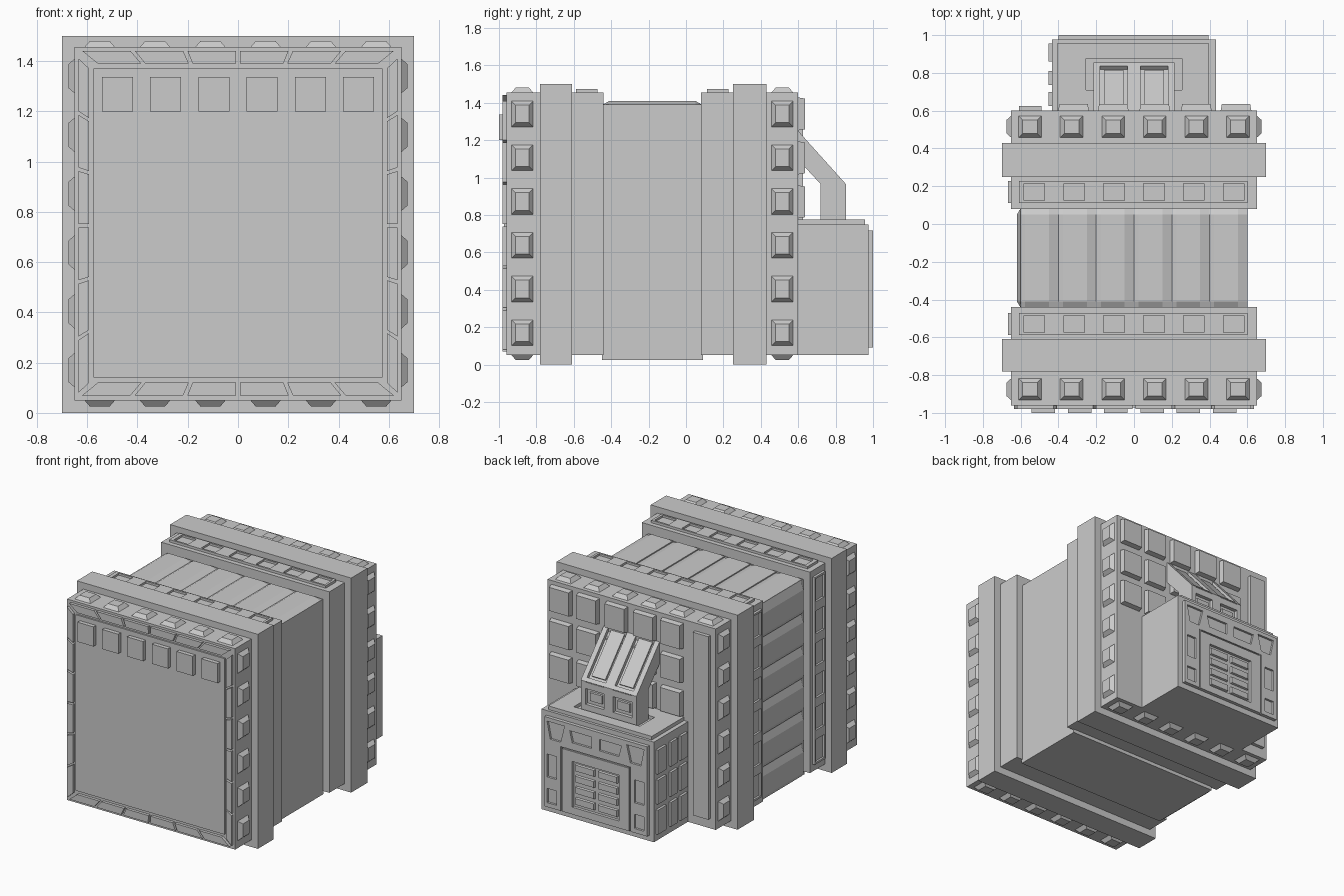
import bpy, bmesh

if "Cube" in bpy.data.objects:
    bpy.data.objects.remove(bpy.data.objects["Cube"])

# Side frames: (u, v) lie on the face, w is the outward distance from the origin
SIDES = {
    "top": lambda u, v, w: (u, v, w),
    "bottom": lambda u, v, w: (u, v, -w),
    "left": lambda u, v, w: (-w, v, u),
    "right": lambda u, v, w: (w, v, u),
    "front": lambda u, v, w: (u, -w, v),
    "back": lambda u, v, w: (u, w, v),
}


def build(name, solids):
    """One object from closed solids, each a list of matching rings."""
    bm = bmesh.new()
    for rings in solids:
        vr = [[bm.verts.new(p) for p in ring] for ring in rings]
        n = len(vr[0])
        for a, b in zip(vr, vr[1:]):
            for i in range(n):
                j = (i + 1) % n
                bm.faces.new((a[i], a[j], b[j], b[i]))
        bm.faces.new(vr[0][::-1])
        bm.faces.new(vr[-1])
    bmesh.ops.recalc_face_normals(bm, faces=bm.faces)
    me = bpy.data.meshes.new(name)
    bm.to_mesh(me)
    bm.free()
    ob = bpy.data.objects.new(name, me)
    bpy.context.collection.objects.link(ob)
    return ob


def poly(side, pts, w0, w1):
    f = SIDES[side]
    return [[f(u, v, w) for u, v in pts] for w in (w0, w1)]


def slab(side, u0, u1, v0, v1, w0, w1, t=0.0):
    """Box on a side; t tapers the outer end."""
    f = SIDES[side]
    return [[f(u, v, w) for u, v in ((u0 + k, v0 + k), (u1 - k, v0 + k), (u1 - k, v1 - k), (u0 + k, v1 - k))]
            for w, k in ((w0, 0), (w1, t))]


def box(x0, x1, y0, y1, z0, z1):
    return slab("top", x0, x1, y0, y1, z0, z1)


def cut(ob, solids):
    """Subtract solids from an object, then drop the cutter."""
    cutter = build("cutter", solids)
    cutter.hide_render = True
    m = ob.modifiers.new("cut", "BOOLEAN")
    m.operation, m.solver, m.object = "DIFFERENCE", "EXACT", cutter
    dg = bpy.context.evaluated_depsgraph_get()
    me = bpy.data.meshes.new_from_object(ob.evaluated_get(dg))
    ob.modifiers.clear()
    ob.data = me
    bpy.data.objects.remove(cutter)


XS = [-0.55 + 0.22 * i for i in range(6)]
ZS = [0.17 + 0.234 * i for i in range(6)]

# Stepped main body
build("core_body", [box(-0.6, 0.6, -0.45, 0.09, 0.025, 1.385)])
for label, y0, y1 in (("front", -0.78, -0.61), ("rear", 0.25, 0.43)):
    build(label + "_flange", [box(-0.7, 0.7, y0, y1, 0, 1.5)])
for label, y0, y1 in (("front", -0.96, -0.78), ("rear", 0.43, 0.6)):
    build(label + "_end_block", [box(-0.65, 0.65, y0, y1, 0.05, 1.455)])
for label, y0, y1 in (("front", -0.61, -0.44), ("rear", 0.08, 0.25)):
    build(label + "_collar", [box(-0.65, 0.65, y0, y1, 0.05, 1.455)])

# Windowed strips on the collars, top and left
for label, v in (("front", -0.53), ("rear", 0.17)):
    for side, us, lo, hi, w in (("top", XS, -0.61, 0.6, 1.455), ("left", ZS, 0.1, 1.41, 0.65)):
        strip = build(f"{label}_{side}_strip", [slab(side, lo, hi, v - 0.058, v + 0.058, w - 0.01, w + 0.017)])
        h = 0.055 if side == "top" else 0.08
        cut(strip, [slab(side, u * 0.96 + (0.03 if side == "left" else 0) - h, u * 0.96 + (0.03 if side == "left" else 0) + h,
                         v - 0.045, v + 0.045, w + 0.003, w + 0.05) for u in us])

# Tapered studs around both end blocks
for label, v in (("front", -0.875), ("rear", 0.515)):
    studs = []
    for side, us, hu, w in (("top", XS, 0.065, 1.455), ("bottom", XS, 0.065, -0.05),
                            ("left", ZS, 0.073, 0.65), ("right", ZS, 0.073, 0.65)):
        for u in us:
            studs.append(slab(side, u - hu, u + hu, v - 0.062, v + 0.062, w - 0.005, w + 0.025, 0.026))
    build(label + "_studs", studs)

# Scalloped slats over the core, top and left
for side, start, step, w in (("top", -0.6, 0.2, 1.41), ("left", 0.03, 0.227, 0.62)):
    f, solids = SIDES[side], []
    for i in range(6):
        u = start + step * i
        prof = ((0, 0.035), (0, 0.012), (0.12, 0), (0.75, 0), (1, 0.02), (1, 0.035))
        solids.append([[f(u + a * step, y, w - max(d, e)) for a, d in prof]
                       for y, e in ((-0.44, 0.018), (-0.41, 0), (0.05, 0), (0.08, 0.018))])
    build(side + "_slats", solids)

# Front face: raised panel, mitred rim tiles, row of blocks
build("front_panel", [slab("front", -0.575, 0.575, 0.14, 1.37, 0.95, 0.972)])
tiles = []
for i in range(6):
    a, b = -0.62 + 0.2095 * i, -0.62 + 0.2095 * i + 0.1925
    for zo, zi in ((1.44, 1.39), (0.07, 0.12)):
        tiles.append(poly("front", ((a, zo), (b, zo), (b * 0.9, zi), (a * 0.9, zi)), 0.95, 0.98))
    c = 0.08 + 0.224 * i
    d = c + 0.21
    for s in (-1, 1):
        tiles.append(poly("front", ((s * 0.635, c), (s * 0.635, d), (s * 0.592, 0.745 + (d - 0.745) * 0.94),
                                    (s * 0.592, 0.745 + (c - 0.745) * 0.94)), 0.95, 0.98))
build("front_rim_tiles", tiles)
build("front_blocks", [slab("front", -0.48 + 0.192 * i - 0.062, -0.48 + 0.192 * i + 0.062, 1.2, 1.337, 0.95, 1.0)
                       for i in range(6)])

# Rear face: tile grid and one tall plate
build("rear_tiles", [slab("back", x - 0.083, x + 0.083, z, z + 0.18, 0.59, 0.635, 0.008)
                     for x in (-0.32, -0.11, 0.11, 0.33, 0.54) for z in (0.78, 1.015, 1.25)])
build("rear_tall_plate", [slab("back", -0.61, -0.49, 0.12, 1.4, 0.59, 0.625)])

# Rear machinery box
build("rear_box", [box(-0.435, 0.435, 0.59, 0.976, 0.05, 0.75)])
lid = build("rear_box_lid", [box(-0.405, 0.395, 0.6, 0.957, 0.745, 0.775)])
cut(lid, [box(-0.255, 0.255, 0.71, 0.875, 0.752, 0.8)])
build("rear_box_side_tiles", [slab("left", z, z + 0.17, y0, y1, 0.43, 0.452)
                              for z in (0.1, 0.31, 0.52) for y0, y1 in ((0.625, 0.7), (0.735, 0.81), (0.86, 0.955))])

# Box face plate with recessed windows and grille opening
face = build("rear_box_face", [slab("back", -0.4, 0.395, 0.09, 0.717, 0.97, 1.0)])
holes = [slab("back", -0.18, 0.18, 0.14, 0.46, 0.98, 1.1)]
for s in (-1, 1):
    holes += [poly("back", ((s * 0.375, 0.69), (s * 0.24, 0.69), (s * 0.27, 0.57), (s * 0.35, 0.57)), 0.985, 1.1),
              poly("back", ((s * 0.2, 0.67), (s * 0.03, 0.67), (s * 0.03, 0.59), (s * 0.18, 0.59)), 0.985, 1.1),
              slab("back", *sorted((s * 0.3, s * 0.375)), 0.3, 0.46, 0.985, 1.1),
              slab("back", *sorted((s * 0.3, s * 0.375)), 0.12, 0.22, 0.985, 1.1)]
    holes.append(slab("back", *sorted((s * 0.26, s * 0.27)), 0.08, 0.54, 0.99, 1.1))
holes.append(slab("back", -0.255, 0.255, 0.53, 0.54, 0.99, 1.1))
cut(face, holes)
build("rear_box_grille", [slab("back", x0, x1, 0.155 + 0.078 * i, 0.21 + 0.078 * i, 0.97, 0.994, 0.006)
                          for i in range(4) for x0, x1 in ((-0.165, -0.012), (0.012, 0.165))])


# Bent duct from wall to box: inner core, ribs, cross bands and inset pads
def duct(x0, x1, d):
    pts = ((0.59, 1.26 - d * 1.4), (0.855 - d, 0.965 - d * 0.4), (0.855 - d, 0.75),
           (0.72, 0.75), (0.72, 0.965), (0.59, 1.105))
    return [[(x, y, z) for y, z in pts] for x in (x0, x1)]


def slope(x0, x1, a, b, d0, d1):
    """Strip along the sloping duct face between fractions a and b."""
    def p(t, d):
        return 0.59 + 0.265 * t - d * 0.74, 1.26 - 0.295 * t - d * 0.67
    return [[(x, *p(t, d)) for t, d in ((a, d0), (b, d0), (b, d1), (a, d1))] for x in (x0, x1)]


build("duct_core", [duct(-0.205, 0.205, 0.025)])
build("duct_ribs", [duct(a, b, 0) for a, b in ((-0.215, -0.18), (-0.035, 0.035), (0.18, 0.215))])
details = [box(-0.2, 0.2, 0.8, 0.855, 0.75, 0.805), box(-0.2, 0.2, 0.8, 0.855, 0.915, 0.96),
           slope(-0.2, 0.2, 0.93, 1.0, 0, 0.04)]
for s in (-1, 1):
    x0, x1 = sorted((s * 0.055, s * 0.16))
    details += [slope(x0, x1, 0.05, 0.88, 0.012, 0.04),
                slab("back", x0, x1, 0.825, 0.895, 0.8, 0.843, 0.006)]
build("duct_details", details)
